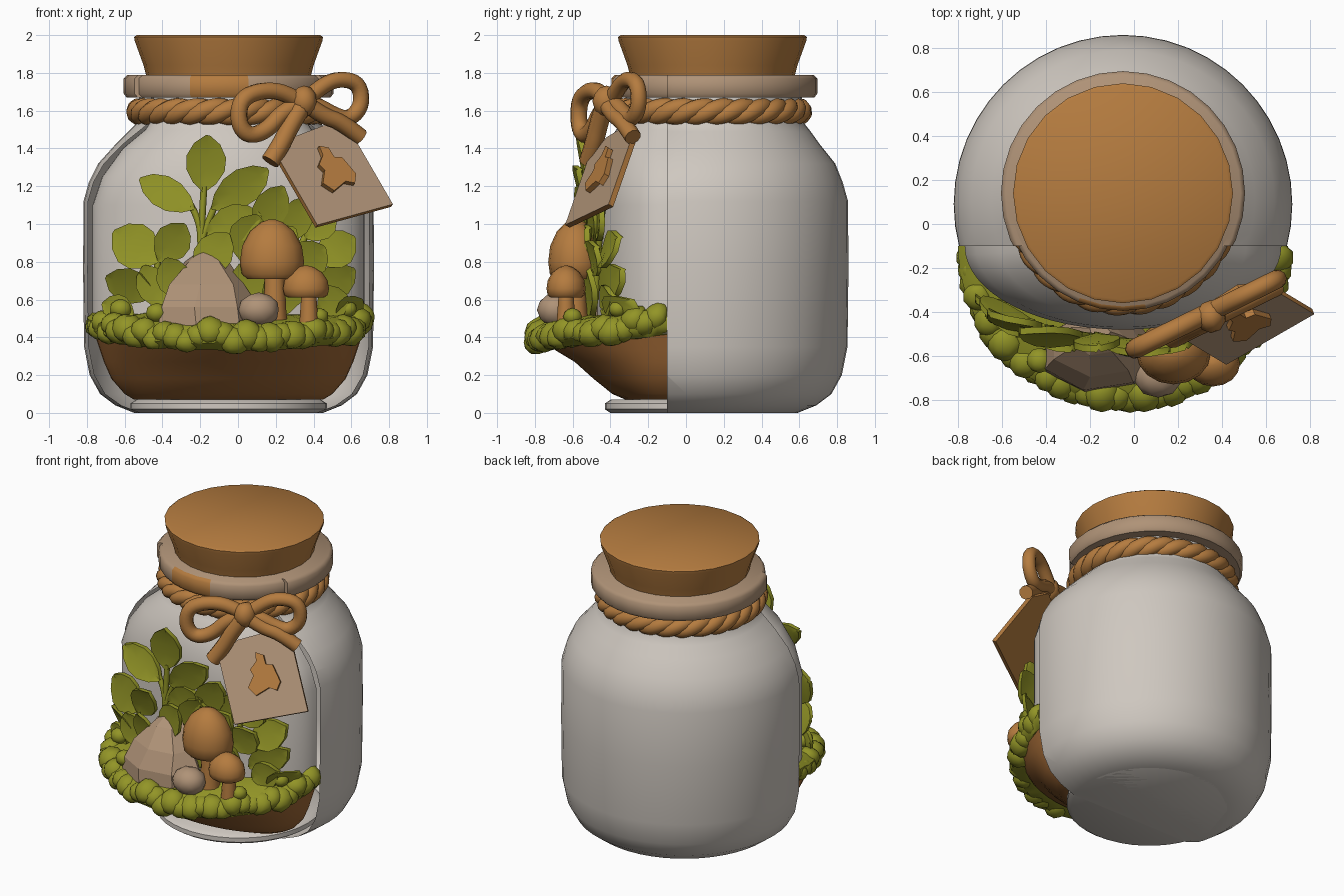
import bpy, bmesh, math, random
from mathutils import Vector

if "Cube" in bpy.data.objects:
    bpy.data.objects.remove(bpy.data.objects["Cube"])

random.seed(4)
CX = -0.05

def mat(name, c):
    m = bpy.data.materials.new(name)
    m.diffuse_color = (*c, 1)
    m.use_nodes = True
    m.node_tree.nodes["Principled BSDF"].inputs["Base Color"].default_value = m.diffuse_color
    return m

GLASS = mat("pale glass", (0.62, 0.575, 0.525))
CORK = mat("cork orange", (0.46, 0.20, 0.05))
SOIL = mat("brown soil", (0.34, 0.135, 0.035))
GREEN = mat("leaf green", (0.29, 0.30, 0.02))
BEIGE = mat("beige stone", (0.43, 0.29, 0.185))

def finish(name, bm, *mats):
    bmesh.ops.recalc_face_normals(bm, faces=bm.faces)
    me = bpy.data.meshes.new(name)
    bm.to_mesh(me)
    bm.free()
    ob = bpy.data.objects.new(name, me)
    bpy.context.collection.objects.link(ob)
    for m in mats:
        me.materials.append(m)
    return ob

def loft(rows, n=40, half=False, cx=CX):
    """Stack elliptical rings (z, rx, ry, cy); half keeps only the front side."""
    bm = bmesh.new()
    rings = []
    for z, rx, ry, cy in rows:
        ring = []
        for i in range(n):
            a = math.pi + math.pi * i / (n - 1) if half else 2 * math.pi * i / n
            ring.append(bm.verts.new((cx + rx * math.cos(a), cy + ry * math.sin(a), z)))
        rings.append(ring)
    for p, q in zip(rings, rings[1:]):
        for i in range(n):
            j = (i + 1) % n
            bm.faces.new((p[i], p[j], q[j], q[i]))
    bm.faces.new(rings[0][::-1])
    bm.faces.new(rings[-1])
    return bm

def keep_back(bm, y):
    g = bm.verts[:] + bm.edges[:] + bm.faces[:]
    r = bmesh.ops.bisect_plane(bm, geom=g, plane_co=(0, y, 0), plane_no=(0, 1, 0), clear_inner=True)
    cut = [e for e in r["geom_cut"] if isinstance(e, bmesh.types.BMEdge)]
    bmesh.ops.holes_fill(bm, edges=cut, sides=0)
    return bm

def blob(bm, c, s, sub=2, jitter=0.0):
    r = bmesh.ops.create_icosphere(bm, subdivisions=sub, radius=1)
    for v in r["verts"]:
        k = 1 + random.uniform(-jitter, jitter)
        v.co = Vector(c) + Vector([v.co[i] * s[i] * k for i in range(3)])

def tube(name, pts, r, m, closed=False, kind='NURBS', res=4):
    cu = bpy.data.curves.new(name, 'CURVE')
    cu.dimensions = '3D'
    cu.bevel_depth, cu.bevel_resolution, cu.resolution_u = r, 3, res
    cu.use_fill_caps = True
    s = cu.splines.new(kind)
    s.points.add(len(pts) - 1)
    for p, co in zip(s.points, pts):
        p.co = (*co, 1)
    s.use_cyclic_u = closed
    if kind == 'NURBS':
        s.order_u, s.use_endpoint_u = 3, True
    cu.materials.append(m)
    ob = bpy.data.objects.new(name, cu)
    bpy.context.collection.objects.link(ob)
    return ob

# Jar: round back shell cut flat at y = -0.1, recessed bulging front, base lip
jar = [(0, .50, .09), (.04, .60, .09), (.10, .68, .09), (.20, .735, .09), (.35, .765, .09),
       (.75, .77, .09), (1.12, .768, .09), (1.22, .74, .09), (1.32, .69, .10), (1.42, .60, .11),
       (1.49, .53, .13), (1.54, .48, .14), (1.72, .47, .14)]
finish("jar_back", keep_back(loft([(z, r, r, cy) for z, r, cy in jar], 48), -0.1), GLASS)
front = [(.42, .72, .37), (1.1, .72, .38), (1.25, .67, .37),
         (1.4, .56, .33), (1.5, .44, .27), (1.56, .40, .22), (1.7, .40, .22)]
finish("jar_front", loft([(z, a, b, -.1) for z, a, b in front], 32, True), GLASS)
finish("jar_base_lip", loft([(0, .49, .49, .09), (.02, .52, .52, .09), (.05, .52, .52, .09),
                             (.07, .49, .49, .09)], 40), GLASS)

# Rim with an orange patch in front, cork and twisted rope around the neck
rim = lambda r: loft([(1.67, r - .015, r - .015, .14), (1.69, r, r, .14), (1.77, r, r, .14),
                      (1.79, r - .02, r - .02, .14)], 32)
ob = finish("rim_front", rim(.535), BEIGE, CORK)
for p in ob.data.polygons:
    if p.center.y < -.25 and -.24 < p.center.x < .08 and p.center.z < 1.78:
        p.material_index = 1
finish("rim_back", keep_back(rim(.555), -.1), BEIGE)
finish("cork", loft([(1.76, .43, .43, .14), (1.84, .45, .45, .14), (1.97, .497, .497, .14),
                     (1.99, .50, .50, .14), (2.0, .485, .485, .14)], 24), CORK)
for k in range(3):
    pts = []
    for i in range(150):
        a = 2 * math.pi * i / 150
        t = 9 * a + k * 2 * math.pi / 3
        r = .472 + .026 * math.cos(t)
        pts.append((CX + r * math.cos(a), .125 + r * math.sin(a), 1.595 + .026 * math.sin(t)))
    tube("rope_strand_%d" % (k + 1), pts, .046, CORK, True, 'POLY')

# Soil bowl and moss bed
soil = [(.07, .50, .22), (.10, .55, .29), (.18, .62, .39), (.27, .66, .49), (.33, .68, .59), (.42, .71, .68)]
finish("soil", loft([(z, a, b, -.1) for z, a, b in soil], 28, True), SOIL)
bm = loft([(z, a, b, -.1) for z, a, b in [(.37, .64, .60), (.375, .71, .69), (.42, .75, .735),
          (.47, .75, .725), (.51, .70, .66), (.525, .55, .50)]], 44, True)
for i in range(34):
    a = math.pi + math.pi * (i + .5) / 34
    s = random.uniform(.055, .08)
    blob(bm, (CX + .695 * math.cos(a), -.12 + .66 * math.sin(a), random.uniform(.42, .48)),
         (s * 1.1, s * 1.1, s), 2, .04)
for v in bm.verts:
    v.co.z += .12 * (v.co.y + .42) + random.uniform(-.005, .005)
    v.co.y = min(v.co.y, -.1)
finish("moss", bm, GREEN)

# Leaves follow the bulging front: base x, z, tip x, z, width
def glass_y(x):
    return -.1 - .38 * math.sqrt(max(0, 1 - ((x - CX) / .73) ** 2))

LEAVES = [(-.18, 1.17, -.16, 1.47, .21), (-.23, 1.08, -.52, 1.24, .17), (-.14, 1.08, .16, 1.29, .19),
          (-.17, .95, .12, 1.05, .20), (-.42, .80, -.66, .96, .24), (-.42, .80, -.28, 1.0, .19),
          (-.45, .62, -.70, .72, .18), (-.40, .56, -.50, .78, .17), (-.30, .60, -.38, .82, .18),
          (-.55, .52, -.72, .58, .15), (.02, .80, .10, 1.05, .22), (.10, .95, .24, 1.20, .18),
          (.25, .90, .36, 1.14, .17), (.36, .92, .50, 1.08, .18), (.42, .80, .62, .93, .20),
          (.40, .62, .62, .76, .18), (.42, .55, .58, .62, .18), (.30, .75, .46, .88, .20),
          (.05, .55, .08, .82, .22), (.20, .50, .28, .80, .22), (.52, .50, .66, .60, .13),
          (.10, .75, .30, .98, .24), (-.22, .72, -.05, .95, .2)]
bm = bmesh.new()
SHAPE = [(0, .06), (.15, .58), (.38, .97), (.62, 1.0), (.85, .66), (1, .1)]
for k, (bx, bz, tx, tz, w) in enumerate(LEAVES):
    ax = Vector((tx - bx, 0, tz - bz))
    side = Vector((ax.z, 0, -ax.x)).normalized() * w / 2
    tilt = random.uniform(-.05, .05)
    rows = []
    for t, s in SHAPE:
        row = []
        for u in (-1, 0, 1):
            p = Vector((bx, 0, bz)) + ax * t + side * s * u
            y = glass_y(p.x) - .045 - .05 * t + tilt * u * s - (.012 if u else 0) - .008 * (k % 3)
            row.append([bm.verts.new((p.x, y + d, p.z)) for d in (0, .03)])
        rows.append(row)
    for p, q in zip(rows, rows[1:]):
        for i in (0, 1):
            for d in (0, 1):
                bm.faces.new((p[i][d], p[i + 1][d], q[i + 1][d], q[i][d]))
        for i in (0, 2):
            bm.faces.new((p[i][0], q[i][0], q[i][1], p[i][1]))
    for r in (rows[0], rows[-1]):
        bm.faces.new((r[0][0], r[1][0], r[2][0], r[2][1], r[1][1], r[0][1]))
finish("leaves", bm, GREEN)
STEMS = [[(-.2, .6), (-.2, .9), (-.18, 1.2)], [(-.2, .9), (-.19, 1.0), (-.25, 1.1)],
         [(-.2, .88), (-.17, .99), (-.12, 1.1)], [(-.45, .5), (-.44, .7), (-.42, .83)],
         [(.45, .5), (.44, .7), (.42, .84)], [(.28, .6), (.30, .8), (.36, .95)]]
for k, s in enumerate(STEMS):
    tube("stem_%d" % (k + 1), [(x, glass_y(x) - .04, z) for x, z in s], .018, GREEN)

# Faceted stones and moss balls
bm = loft([(.44, .275, .19, -.58), (.56, .265, .18, -.58), (.68, .205, .15, -.55),
           (.80, .115, .09, -.51), (.86, .05, .04, -.49)], 7, cx=-.165)
for v in bm.verts:
    v.co.x += random.uniform(-.015, .015)
finish("big_stone", bm, BEIGE)
bm = bmesh.new()
blob(bm, (.11, -.69, .545), (.112, .10, .092), 2, .02)
finish("small_stone", bm, BEIGE)
bm = bmesh.new()
for c, s in [((-.43, -.62, .53), .058), ((.43, -.60, .51), .05), ((-.62, -.40, .55), .06), ((.58, -.36, .55), .05)]:
    blob(bm, c, (s, s, s * .9), 2, .02)
finish("moss_balls", bm, GREEN)

# Mushrooms
def mushroom(name, x, y, z0, z1, r, sr):
    h = z1 - z0
    cap = [(.10, .45), (0, .78), (.08, .94), (.28, 1.0), (.55, .93), (.80, .68), (.95, .34), (1, .08)]
    finish(name + "_cap", loft([(z0 + h * t, r * s, r * s * .85, y) for t, s in cap], 16, cx=x), CORK)
    finish(name + "_stem", loft([(.42, sr * 1.2, sr * 1.2, y), (.55, sr, sr, y),
                                 (z0 + h * .2, sr * .85, sr * .85, y)], 12, cx=x + .015), CORK)

mushroom("large_mushroom", .18, -.585, .71, 1.025, .17, .06)
mushroom("little_mushroom", .36, -.635, .61, .78, .122, .045)

# Bow: two loops, two tails and a knot on a slanted plane
def bow(pts, off=0):
    return [(x, -.57 + .49 * x + off, z) for x, z in pts]

tube("bow_loop_left", bow([(.34, 1.64), (.25, 1.70), (.12, 1.71), (.01, 1.66), (0, 1.53), (.06, 1.46),
                           (.16, 1.50), (.24, 1.60), (.35, 1.65)]), .045, CORK)
tube("bow_loop_right", bow([(.35, 1.65), (.44, 1.73), (.53, 1.77), (.64, 1.75), (.66, 1.63), (.59, 1.55),
                            (.50, 1.58), (.42, 1.63), (.35, 1.64)]), .043, CORK)
tube("bow_tail_left", bow([(.35, 1.64), (.28, 1.53), (.23, 1.42), (.17, 1.33)], -.03), .05, CORK)
tube("bow_tail_right", bow([(.37, 1.63), (.45, 1.57), (.55, 1.54), (.65, 1.46)], -.03), .045, CORK)
bm = bmesh.new()
blob(bm, (.35, -.42, 1.65), (.07, .075, .085), 2, .03)
finish("bow_knot", bm, CORK)

# Hanging tag with a raised emblem
A, U, V = Vector((.42, -.64, .995)), Vector((.40, .23, .11)), Vector((-.20, .12, .345))
N = U.cross(V).normalized()

def plate(name, outline, lo, hi, *mats):
    bm = bmesh.new()
    f = bm.faces.new([bm.verts.new(A + U * a + V * b + N * lo) for a, b in outline])
    r = bmesh.ops.extrude_face_region(bm, geom=[f])
    for v in r["geom"]:
        if isinstance(v, bmesh.types.BMVert):
            v.co += N * (hi - lo)
    ob = finish(name, bm, *mats)
    for p in ob.data.polygons:
        p.material_index = 0 if p.normal.dot(N) > .9 else len(mats) - 1

plate("tag", [(0, 0), (1, 0), (1, 1), (.8, 1.3), (.3, 1.25), (0, 1)], -.03, 0, BEIGE, CORK)
emblem = [(.42, 1.40), (.47, 1.39), (.50, 1.34), (.54, 1.34), (.615, 1.25), (.61, 1.20), (.56, 1.21),
          (.50, 1.16), (.44, 1.20), (.45, 1.27), (.42, 1.30), (.44, 1.35)]
plate("tag_emblem", [((.35 * (x - .42) + .2 * (z - .99)) / .162, (.4 * (z - .99) - .11 * (x - .42)) / .162)
                     for x, z in emblem], -.005, .03, CORK)

# Turn curves into meshes and shade smooth, keeping hard edges
bpy.ops.object.select_all(action='DESELECT')
for ob in bpy.data.objects:
    if ob.type == 'CURVE':
        ob.select_set(True)
        bpy.context.view_layer.objects.active = ob
bpy.ops.object.convert(target='MESH')
for ob in bpy.data.objects:
    ob.select_set(ob.name != "big_stone")
bpy.ops.object.shade_smooth_by_angle(angle=math.radians(46))
